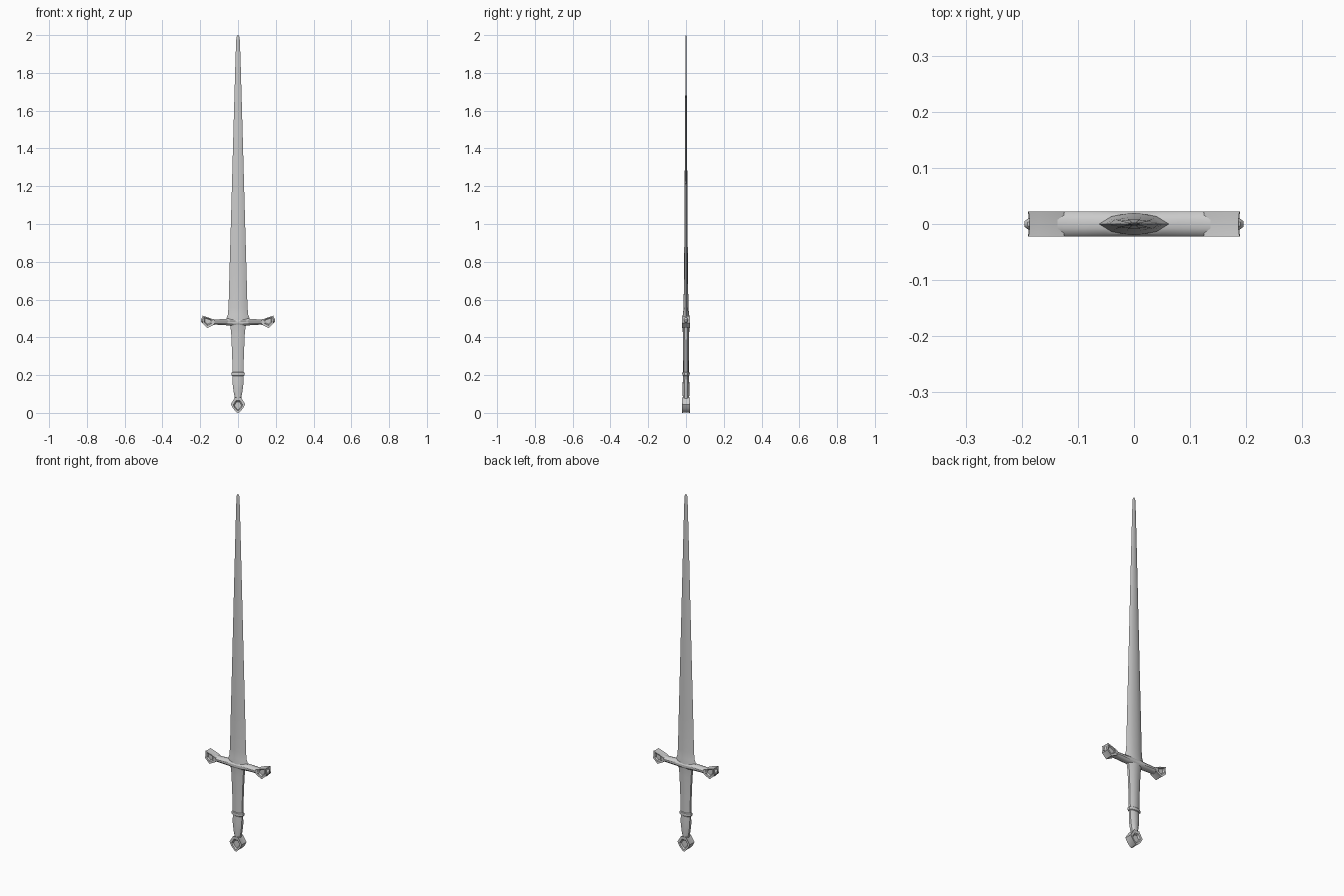
import bpy, bmesh
from mathutils import Vector
from math import radians

if "Cube" in bpy.data.objects:
    bpy.data.objects.remove(bpy.data.objects["Cube"])

LENS = [(1, 0), (0.65, 0.7), (0.25, 0.95), (0, 1), (-0.25, 0.95), (-0.65, 0.7),
        (-1, 0), (-0.65, -0.7), (-0.25, -0.95), (0, -1), (0.25, -0.95), (0.65, -0.7)]
OCTAGON = [(1, 0.4), (0.5, 0.9), (0, 1), (-0.5, 0.9), (-1, 0.4),
           (-1, -0.4), (-0.5, -0.9), (0, -1), (0.5, -0.9), (1, -0.4)]
BAR = [(1, 0.35), (0.7, 0.8), (0.3, 1), (-0.3, 1), (-0.7, 0.8), (-1, 0.35),
       (-1, -0.35), (-0.7, -0.8), (-0.3, -1), (0.3, -1), (0.7, -0.8), (1, -0.35)]

# Dark steel grey for every part
steel = bpy.data.materials.new("steel")
steel.diffuse_color = (0.58, 0.58, 0.58, 1)
steel.use_nodes = True
steel.node_tree.nodes["Principled BSDF"].inputs["Base Color"].default_value = steel.diffuse_color


def finish(name, bm, mirror=False):
    bmesh.ops.recalc_face_normals(bm, faces=bm.faces)
    mesh = bpy.data.meshes.new(name)
    bm.to_mesh(mesh)
    bm.free()
    mesh.materials.append(steel)
    ob = bpy.data.objects.new(name, mesh)
    bpy.context.collection.objects.link(ob)
    if mirror:
        ob.modifiers.new("mirror", 'MIRROR').use_axis[0] = True
    bpy.ops.object.select_all(action='DESELECT')
    ob.select_set(True)
    bpy.context.view_layer.objects.active = ob
    bpy.ops.object.shade_smooth_by_angle(angle=radians(30))
    return ob


def skin(bm, rings, caps=True):
    for a, b in zip(rings, rings[1:]):
        for i in range(len(a)):
            j = (i + 1) % len(a)
            bm.faces.new((a[i], a[j], b[j], b[i]))
    if caps:
        bm.faces.new(rings[0])
        bm.faces.new(rings[-1])


def loft_z(name, section, stations):
    """Stations are (z, half width, half thickness)."""
    bm = bmesh.new()
    skin(bm, [[bm.verts.new((u * w, v * t, z)) for u, v in section] for z, w, t in stations])
    return finish(name, bm)


def loft_x(name, section, stations, caps=True):
    """Stations are (x, centre z, half height, half thickness), mirrored across x."""
    bm = bmesh.new()
    skin(bm, [[bm.verts.new((x, v * t, z + u * h)) for u, v in section] for x, z, h, t in stations], caps)
    return finish(name, bm, mirror=True)


def gem(name, outline, half, mirror=False):
    """Plate with a raised rim, hollowed edge and recessed facet on front and back."""
    bm = bmesh.new()
    c = sum((Vector(p) for p in outline), Vector((0, 0))) / len(outline)
    rings = []
    for y, s in ((-.6, .5), (-.95, .66), (-1, 1), (-.5, .95), (.5, .95), (1, 1), (.95, .66), (.6, .5)):
        pts = [c + (Vector(p) - c) * s for p in outline]
        rings.append([bm.verts.new((p.x, y * half, p.y)) for p in pts])
    skin(bm, rings)
    return finish(name, bm, mirror)


# Blade, flared at the guard
loft_z("blade", LENS, [
    (0.475, 0.064, 0.020), (0.50, 0.062, 0.019), (0.52, 0.054, 0.016), (0.56, 0.050, 0.013),
    (0.75, 0.045, 0.010), (1.10, 0.035, 0.008), (1.50, 0.024, 0.005),
    (1.85, 0.014, 0.003), (1.97, 0.010, 0.002), (1.99, 0.008, 0.002), (2.0, 0.003, 0.001)])

# Cross guard with flared, framed ends
loft_x("guard_bar", BAR, [
    (0.0, 0.479, 0.020, 0.022), (0.05, 0.481, 0.018, 0.022), (0.09, 0.481, 0.015, 0.022),
    (0.12, 0.481, 0.014, 0.022), (0.145, 0.481, 0.016, 0.021)], caps=False)
gem("guard_end", [(0.124, 0.492), (0.150, 0.503), (0.170, 0.509), (0.188, 0.515), (0.186, 0.500),
                  (0.189, 0.475), (0.162, 0.449), (0.124, 0.469)], 0.022, mirror=True)
loft_x("guard_tip", BAR, [(0.176, 0.490, 0.019, 0.013), (0.190, 0.490, 0.014, 0.009),
                          (0.195, 0.489, 0.008, 0.005)])

# Grip, ring and lower grip
loft_z("upper_grip", OCTAGON, [
    (0.475, 0.044, 0.020), (0.455, 0.040, 0.018), (0.42, 0.036, 0.017),
    (0.35, 0.033, 0.016), (0.27, 0.030, 0.015), (0.205, 0.029, 0.015)])
loft_z("grip_ring", OCTAGON, [
    (0.196, 0.030, 0.016), (0.199, 0.034, 0.019), (0.207, 0.036, 0.020),
    (0.214, 0.034, 0.019), (0.217, 0.030, 0.016)])
loft_z("lower_grip", OCTAGON, [
    (0.205, 0.028, 0.015), (0.15, 0.028, 0.018), (0.11, 0.023, 0.018),
    (0.085, 0.018, 0.017), (0.06, 0.016, 0.016)])

# Pommel
gem("pommel", [(-0.016, 0.082), (0.016, 0.082), (0.038, 0.046), (0.027, 0.024), (0.006, 0.002),
               (0, 0), (-0.006, 0.002), (-0.027, 0.024), (-0.038, 0.046)], 0.021)
